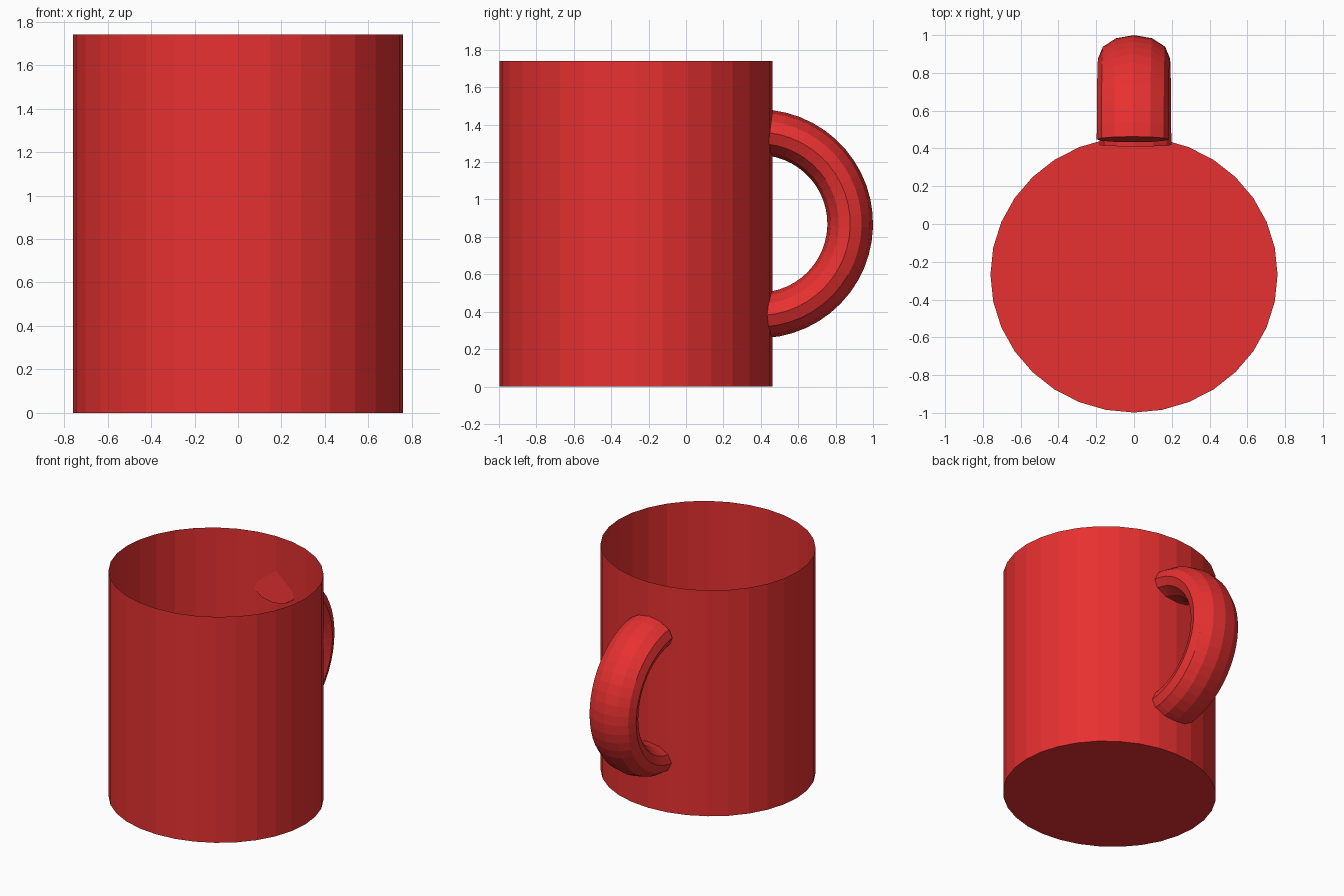
import bpy, bmesh
from math import sin, cos, pi, radians
from mathutils import Matrix

if "Cube" in bpy.data.objects:
    bpy.data.objects.remove(bpy.data.objects["Cube"])

red = bpy.data.materials.new("red_glaze")
red.diffuse_color = (0.8, 0.03, 0.03, 1)
red.use_nodes = True
red.node_tree.nodes["Principled BSDF"].inputs["Base Color"].default_value = red.diffuse_color


def make_object(name, bm):
    mesh = bpy.data.meshes.new(name)
    bm.to_mesh(mesh)
    bm.free()
    mesh.materials.append(red)
    obj = bpy.data.objects.new(name, mesh)
    bpy.context.collection.objects.link(obj)
    return obj


# Mug body: thin-walled, slightly oval 32-sided cylinder with an open top
HEIGHT = 1.74
bm = bmesh.new()
bmesh.ops.create_cone(bm, cap_ends=True, segments=32, radius1=1, radius2=1, depth=HEIGHT,
                      matrix=Matrix.Translation((0, 0, HEIGHT / 2)))
lid = [f for f in bm.faces if f.normal.z > 0.9]
bmesh.ops.delete(bm, geom=lid, context='FACES_ONLY')
bmesh.ops.scale(bm, vec=(0.76, 0.73, 1), verts=bm.verts)
bmesh.ops.translate(bm, vec=(0, -0.268, 0), verts=bm.verts)
make_object("mug_body", bm)

# Handle: wide oval section swept round a half ring, capped ends just inside the wall
SIDES, STEPS = 12, 24
CENTRE_Y, CENTRE_Z, RING = 0.388, 0.87, 0.49
WIDE, THICK = 0.19, 0.122
START, END = radians(-86.5), radians(83)
bm = bmesh.new()
rings = []
for i in range(STEPS + 1):
    a = START + (END - START) * i / STEPS
    ring = []
    for j in range(SIDES):
        t = 2 * pi * j / SIDES
        r = RING + THICK * cos(t)
        lean = -0.015 * r * sin(a)
        ring.append(bm.verts.new((WIDE * sin(t) + lean,
                                  CENTRE_Y + r * cos(a), CENTRE_Z + r * sin(a))))
    rings.append(ring)
for lower, upper in zip(rings, rings[1:]):
    for j in range(SIDES):
        k = (j + 1) % SIDES
        bm.faces.new((lower[j], lower[k], upper[k], upper[j]))
bm.faces.new(rings[0])
bm.faces.new(rings[-1])
bmesh.ops.recalc_face_normals(bm, faces=bm.faces)
make_object("handle", bm)
